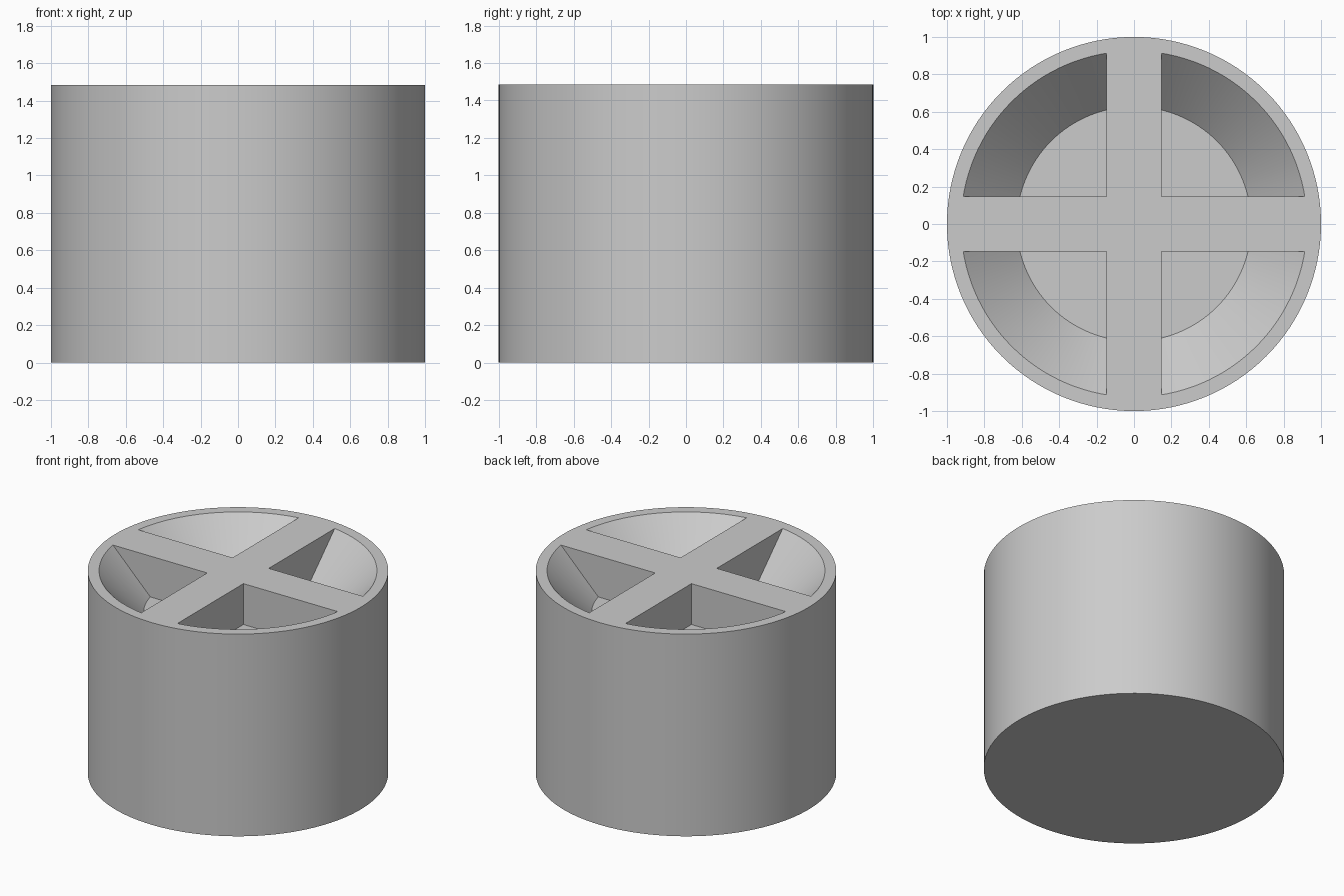
import bpy, bmesh, math
from mathutils import Matrix, Vector

HEIGHT, RADIUS = 1.485, 1.0
FLOOR, TOP_R, FLOOR_R = 1.185, 0.925, 0.627   # tapered recess
HALF_BAR = 0.147                              # half width of the cross bars
SIDES = 128

cube = bpy.data.objects.get("Cube")
if cube:
    bpy.data.objects.remove(cube, do_unlink=True)

grey = bpy.data.materials.new("light_grey")
grey.use_nodes = True
grey.diffuse_color = (0.6, 0.6, 0.6, 1)
grey.node_tree.nodes["Principled BSDF"].inputs["Base Color"].default_value = (0.6, 0.6, 0.6, 1)


def add_object(name, bm):
    mesh = bpy.data.meshes.new(name)
    bmesh.ops.recalc_face_normals(bm, faces=bm.faces)
    bm.to_mesh(mesh)
    bm.free()
    mesh.materials.append(grey)
    obj = bpy.data.objects.new(name, mesh)
    bpy.context.collection.objects.link(obj)
    return obj


def add_frustum(bm, r_low, r_high, z_low, z_high):
    bmesh.ops.create_cone(bm, cap_ends=True, segments=SIDES, radius1=r_low, radius2=r_high,
                          depth=z_high - z_low,
                          matrix=Matrix.Translation((0, 0, (z_low + z_high) / 2)))


# Solid round body
bm = bmesh.new()
add_frustum(bm, RADIUS, RADIUS, 0, HEIGHT)
body = add_object("body", bm)

# Pocket cutter: one quarter of a tapered plug, extended above the rim
bm = bmesh.new()
over = 0.05
slope = (TOP_R - FLOOR_R) / (HEIGHT - FLOOR)
add_frustum(bm, FLOOR_R, TOP_R + slope * over, FLOOR, HEIGHT + over)
for axis in (Vector((1, 0, 0)), Vector((0, 1, 0))):
    cut = bmesh.ops.bisect_plane(bm, geom=bm.verts[:] + bm.edges[:] + bm.faces[:],
                                 plane_co=axis * HALF_BAR, plane_no=axis, clear_inner=True)
    rim = [e for e in cut["geom_cut"] if isinstance(e, bmesh.types.BMEdge)]
    bmesh.ops.contextual_create(bm, geom=rim)

# Repeat the quarter around the centre
quarter = bm.verts[:] + bm.edges[:] + bm.faces[:]
for i in range(1, 4):
    copy = bmesh.ops.duplicate(bm, geom=quarter)["geom"]
    bmesh.ops.rotate(bm, verts=[v for v in copy if isinstance(v, bmesh.types.BMVert)],
                     cent=(0, 0, 0), matrix=Matrix.Rotation(i * math.pi / 2, 3, "Z"))
cutter = add_object("pocket_cutter", bm)
cutter.hide_render = True

# Carve the pockets, leaving the cross bars standing
mod = body.modifiers.new("pockets", "BOOLEAN")
mod.operation, mod.solver, mod.object = "DIFFERENCE", "EXACT", cutter
bpy.ops.object.select_all(action="DESELECT")
body.select_set(True)
bpy.context.view_layer.objects.active = body
bpy.ops.object.modifier_apply(modifier=mod.name)
bpy.data.objects.remove(cutter, do_unlink=True)
bpy.ops.object.shade_smooth_by_angle(angle=math.radians(30))
